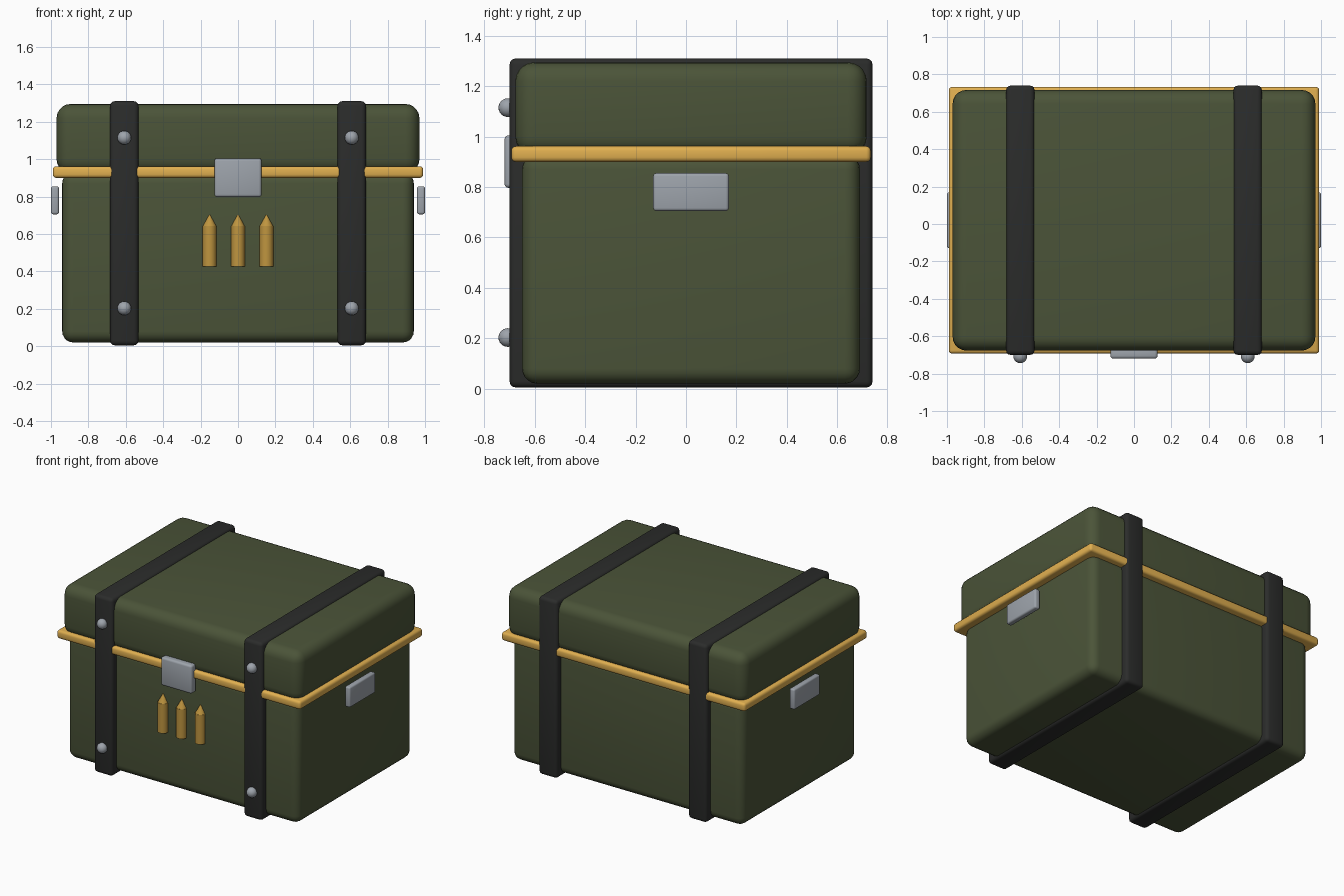
import bpy, math

if "Cube" in bpy.data.objects:
    bpy.data.objects.remove(bpy.data.objects["Cube"])


def material(name, rgb):
    m = bpy.data.materials.new(name)
    m.diffuse_color = (*rgb, 1)
    m.use_nodes = True
    m.node_tree.nodes["Principled BSDF"].inputs["Base Color"].default_value = m.diffuse_color
    return m


GREEN = material("olive_paint", (0.07, 0.088, 0.04))
BLACK = material("dark_strap", (0.024, 0.025, 0.024))
GOLD = material("gold_trim", (0.75, 0.43, 0.08))
BRASS = material("brass", (0.52, 0.30, 0.05))
STEEL = material("steel", (0.34, 0.37, 0.41))


def finish(name, mat):
    ob = bpy.context.object
    ob.name = name
    ob.data.materials.append(mat)
    bpy.ops.object.shade_smooth_by_angle(angle=math.radians(35))
    return ob


def box(name, lo, hi, bevel, mat, segments=4):
    """Rounded box between two corners."""
    bpy.ops.mesh.primitive_cube_add(size=1, location=[(a + b) / 2 for a, b in zip(lo, hi)])
    ob = bpy.context.object
    ob.scale = [b - a for a, b in zip(lo, hi)]
    bpy.ops.object.transform_apply(location=False, rotation=False, scale=True)
    mod = ob.modifiers.new("round", 'BEVEL')
    mod.width, mod.segments = bevel, segments
    bpy.ops.object.modifier_apply(modifier=mod.name)
    return finish(name, mat)


# Chest body, lid and the gold rim between them
box("body", (-0.94, -0.65, 0.02), (0.94, 0.69, 0.93), 0.06, GREEN, 5)
box("lid", (-0.97, -0.677, 0.925), (0.97, 0.717, 1.295), 0.075, GREEN, 5)
box("rim", (-0.99, -0.693, 0.90), (0.99, 0.733, 0.962), 0.018, GOLD, 3)

# Front latch plate
box("latch", (-0.126, -0.72, 0.797), (0.126, -0.66, 1.005), 0.015, STEEL, 3)

# Straps with rivets, and side handles
for side, s in (("left", -1), ("right", 1)):
    cx = s * 0.608
    box(f"strap_{side}", (cx - 0.076, -0.70, 0.005), (cx + 0.076, 0.74, 1.31), 0.024, BLACK, 3)
    for level, z in (("lower", 0.203), ("upper", 1.115)):
        bpy.ops.mesh.primitive_uv_sphere_add(segments=20, ring_count=12, radius=0.037,
                                             location=(cx, -0.707, z))
        finish(f"rivet_{side}_{level}", STEEL)
    xs = sorted((s * 0.957, s * 1.0))
    box(f"handle_{side}", (xs[0], -0.13, 0.705), (xs[1], 0.17, 0.855), 0.012, STEEL, 3)

# Three brass cartridges on the front
for i, x in enumerate((-0.152, 0, 0.152)):
    bpy.ops.mesh.primitive_cylinder_add(vertices=20, radius=0.037, depth=0.217,
                                        location=(x, -0.652, 0.5355))
    finish(f"cartridge_case_{i + 1}", BRASS)
    bpy.ops.mesh.primitive_cone_add(vertices=20, radius1=0.036, radius2=0.003, depth=0.06,
                                    location=(x, -0.652, 0.672))
    finish(f"cartridge_tip_{i + 1}", BRASS)
